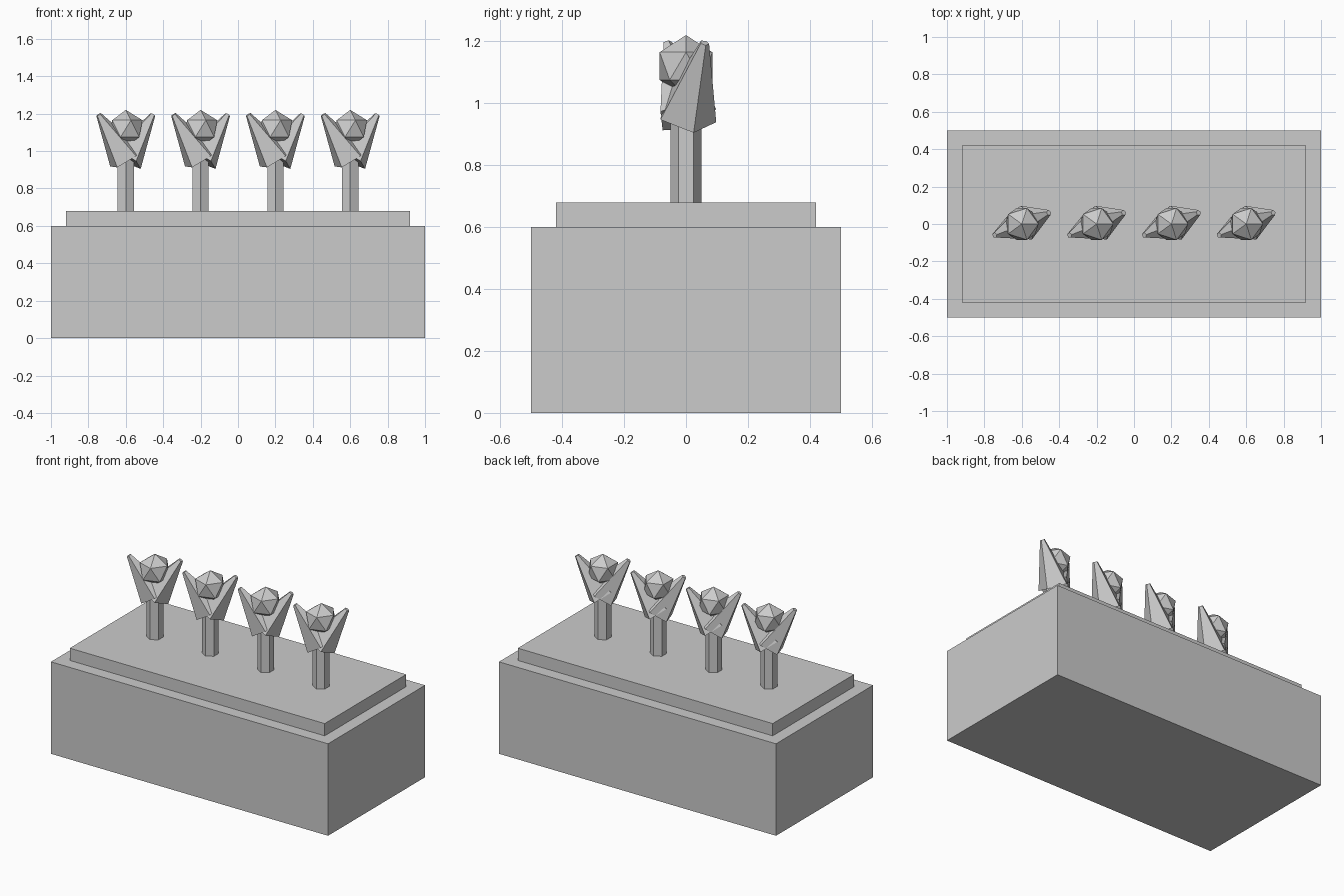
import bpy
from mathutils import Vector

if "Cube" in bpy.data.objects:
    bpy.data.objects.remove(bpy.data.objects["Cube"])


def box(name, size, z0, z1):
    bpy.ops.mesh.primitive_cube_add(size=1, location=(0, 0, (z0 + z1) / 2))
    ob = bpy.context.object
    ob.name = name
    ob.scale = (size[0], size[1], z1 - z0)
    return ob


def taper(name, start, end, r0, r1, sides):
    """Low-poly tapered cylinder between two points."""
    a, b = Vector(start), Vector(end)
    d = b - a
    bpy.ops.mesh.primitive_cone_add(vertices=sides, radius1=r0, radius2=r1,
                                    depth=d.length, location=(a + b) / 2)
    ob = bpy.context.object
    ob.name = name
    ob.rotation_mode = 'QUATERNION'
    ob.rotation_quaternion = Vector((0, 0, 1)).rotation_difference(d)
    return ob


# Planter box and raised soil bed
box("planter_box", (2, 1), 0, 0.6)
box("soil", (1.84, 0.84), 0.6, 0.68)

# Row of four plants: stem, two opposed leaves, faceted bud
for i in range(4):
    x = -0.6 + 0.4 * i
    taper(f"stem_{i}", (x, 0, 0.68), (x, 0, 0.96), 0.05, 0.05, 6)
    for side, s in (("left", -1), ("right", 1)):
        taper(f"{side}_leaf_{i}", (x, 0, 0.96),
              (x + s * 0.145, s * 0.06, 1.195), 0.1, 0.015, 5)
    bpy.ops.mesh.primitive_ico_sphere_add(subdivisions=1, radius=0.1,
                                          location=(x, 0, 1.12))
    bpy.context.object.name = f"bud_{i}"
